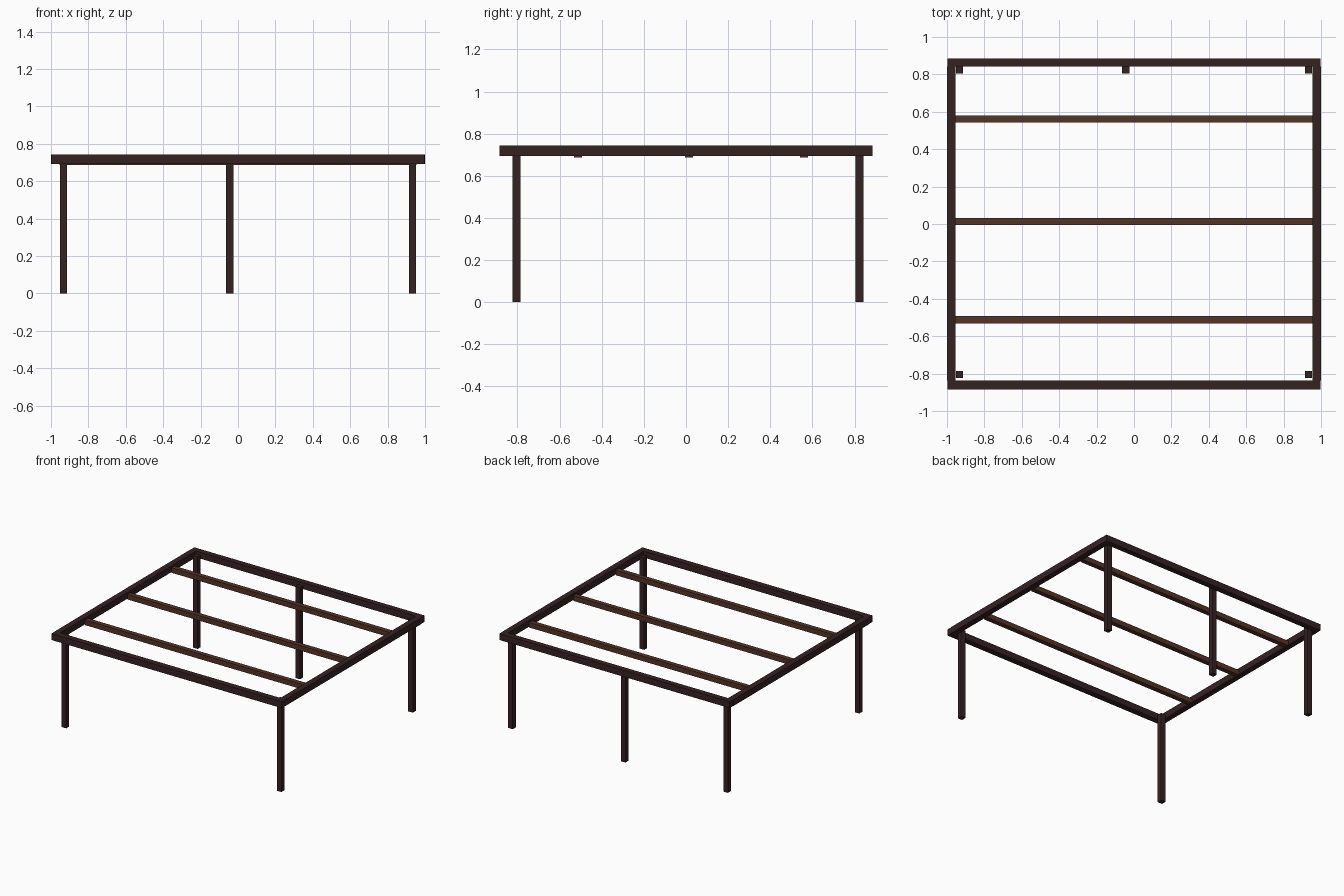
import bpy

if "Cube" in bpy.data.objects:
    bpy.data.objects.remove(bpy.data.objects["Cube"])


def material(name, colour):
    m = bpy.data.materials.new(name)
    m.diffuse_color = (*colour, 1)
    m.use_nodes = True
    m.node_tree.nodes["Principled BSDF"].inputs["Base Color"].default_value = m.diffuse_color
    return m


dark_wood = material("dark_wood", (0.036, 0.016, 0.016))
brown_wood = material("brown_wood", (0.09, 0.033, 0.02))


def box(name, x, y, z, mat):
    """Axis-aligned box from (min, max) pairs."""
    bpy.ops.mesh.primitive_cube_add(
        size=1, location=[(a + b) / 2 for a, b in (x, y, z)])
    ob = bpy.context.object
    ob.name = name
    ob.scale = [b - a for a, b in (x, y, z)]
    bpy.ops.object.transform_apply(location=False, rotation=False, scale=True)
    ob.data.materials.append(mat)
    return ob


# Outer frame: two long rails with the side rails between them
RAIL_Z = (0.693, 0.743)
box("front_rail", (-0.998, 0.998), (-0.885, -0.838), RAIL_Z, dark_wood)
box("back_rail", (-0.998, 0.998), (0.841, 0.885), RAIL_Z, dark_wood)
for side, x in (("left", (-1, -0.954)), ("right", (0.954, 1))):
    box(side + "_rail", x, (-0.838, 0.841), RAIL_Z, dark_wood)

# Cross slats, set slightly lower than the frame
for i, y in enumerate((-0.512, 0.014, 0.561)):
    box(f"cross_slat_{i + 1}", (-0.954, 0.954), (y - 0.019, y + 0.019),
        (0.686, 0.725), brown_wood)

# Legs in the inner corners, plus one under the middle of the back rail
for name, x, y in (("front_left_leg", -0.933, -0.805),
                   ("front_right_leg", 0.933, -0.805),
                   ("back_left_leg", -0.933, 0.823),
                   ("back_right_leg", 0.933, 0.823),
                   ("back_middle_leg", -0.045, 0.823)):
    box(name, (x - 0.02, x + 0.02), (y - 0.019, y + 0.019), (0, 0.72), dark_wood)
